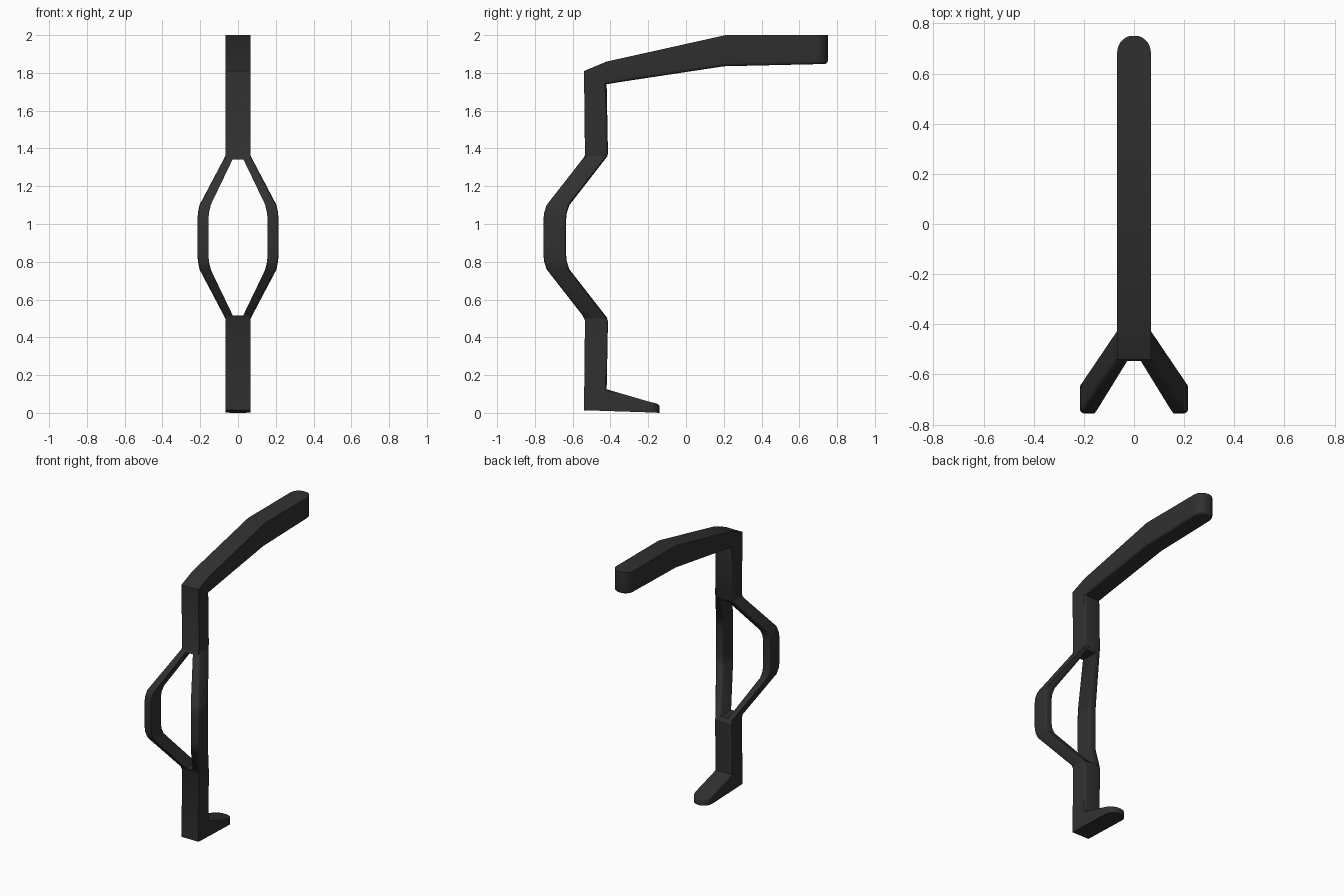
import bpy, bmesh, math

if "Cube" in bpy.data.objects:
    bpy.data.objects.remove(bpy.data.objects["Cube"])

mat = bpy.data.materials.new("dark_grey")
mat.diffuse_color = (0.03, 0.03, 0.03, 1)
mat.use_nodes = True
mat.node_tree.nodes["Principled BSDF"].inputs["Base Color"].default_value = mat.diffuse_color
W = 0.067  # half width of the bar


def loft(name, rings, soft_corners, bevel, soft_end=False):
    """Skin four-point rings; round the chosen lengthwise corners."""
    bm = bmesh.new()
    vs = [[bm.verts.new(p) for p in ring] for ring in rings]
    for a, b in zip(vs, vs[1:]):
        for i in range(4):
            j = (i + 1) % 4
            bm.faces.new((a[i], a[j], b[j], b[i]))
    bm.faces.new(vs[0])
    bm.faces.new(vs[-1])
    bmesh.ops.recalc_face_normals(bm, faces=bm.faces[:])
    edges = [bm.edges.get((a[i], b[i])) for a, b in zip(vs, vs[1:]) for i in soft_corners]
    if soft_end:
        edges.append(bm.edges.get((vs[-1][2], vs[-1][3])))
    bmesh.ops.bevel(bm, geom=edges, offset=bevel, segments=3, profile=0.5,
                    affect='EDGES', clamp_overlap=False)
    bmesh.ops.recalc_face_normals(bm, faces=bm.faces[:])
    me = bpy.data.meshes.new(name)
    bm.to_mesh(me)
    bm.free()
    me.materials.append(mat)
    me.shade_smooth()
    me.set_sharp_from_angle(angle=math.radians(30))
    ob = bpy.data.objects.new(name, me)
    bpy.context.collection.objects.link(ob)
    return ob


def bar(name, path, tip, bevel):
    """Bar from (outer y, z, inner y, z) sections, ending in a half-round tip."""
    secs = [(s, W) for s in path]
    yc, zo, zi, zo_end, zi_end = tip
    steps = 8
    for k in range(steps + 1):
        a = math.radians(78) * k / steps
        t = math.sin(a)
        y = yc + W * t
        secs.append(((y, zo + (zo_end - zo) * t, y, zi + (zi_end - zi) * t), W * math.cos(a)))
    rings = [[(-w, s[0], s[1]), (w, s[0], s[1]), (w, s[2], s[3]), (-w, s[2], s[3])]
             for s, w in secs]
    return loft(name, rings, (2, 3), bevel, soft_end=True)


# upper post bending into the long top arm
bar("top_arm", [
    (-0.547, 1.342, -0.429, 1.342),
    (-0.535, 1.365, -0.413, 1.370),
    (-0.540, 1.810, -0.420, 1.740),
    (-0.420, 1.860, -0.360, 1.750),
    (0.210, 2.000, 0.200, 1.835),
], (0.685, 2.0, 1.846, 2.0, 1.848), 0.016)

# lower post bending into the short foot
bar("lower_post_and_foot", [
    (-0.547, 0.515, -0.429, 0.515),
    (-0.535, 0.490, -0.413, 0.488),
    (-0.540, 0.014, -0.420, 0.125),
], (-0.205, 0.003, 0.062, 0.0, 0.045), 0.014)

# forked loop: axis-aligned rectangles (z offset from middle, inner x, outer x, back y)
half = [
    (0.43, 0.020, 0.067, -0.535),
    (0.17, 0.145, 0.204, -0.738),
    (0.13, 0.154, 0.212, -0.751),
    (0.09, 0.157, 0.215, -0.755),
]
levels = half + [(-d, a, b, y) for d, a, b, y in reversed(half)]
for side, s in (("left", -1), ("right", 1)):
    rings = [[(s * a, y, 0.93 + d), (s * b, y, 0.93 + d),
              (s * b, y + 0.12, 0.93 + d), (s * a, y + 0.12, 0.93 + d)]
             for d, a, b, y in levels]
    loft("fork_" + side, rings, (1, 2, 3), 0.014)
